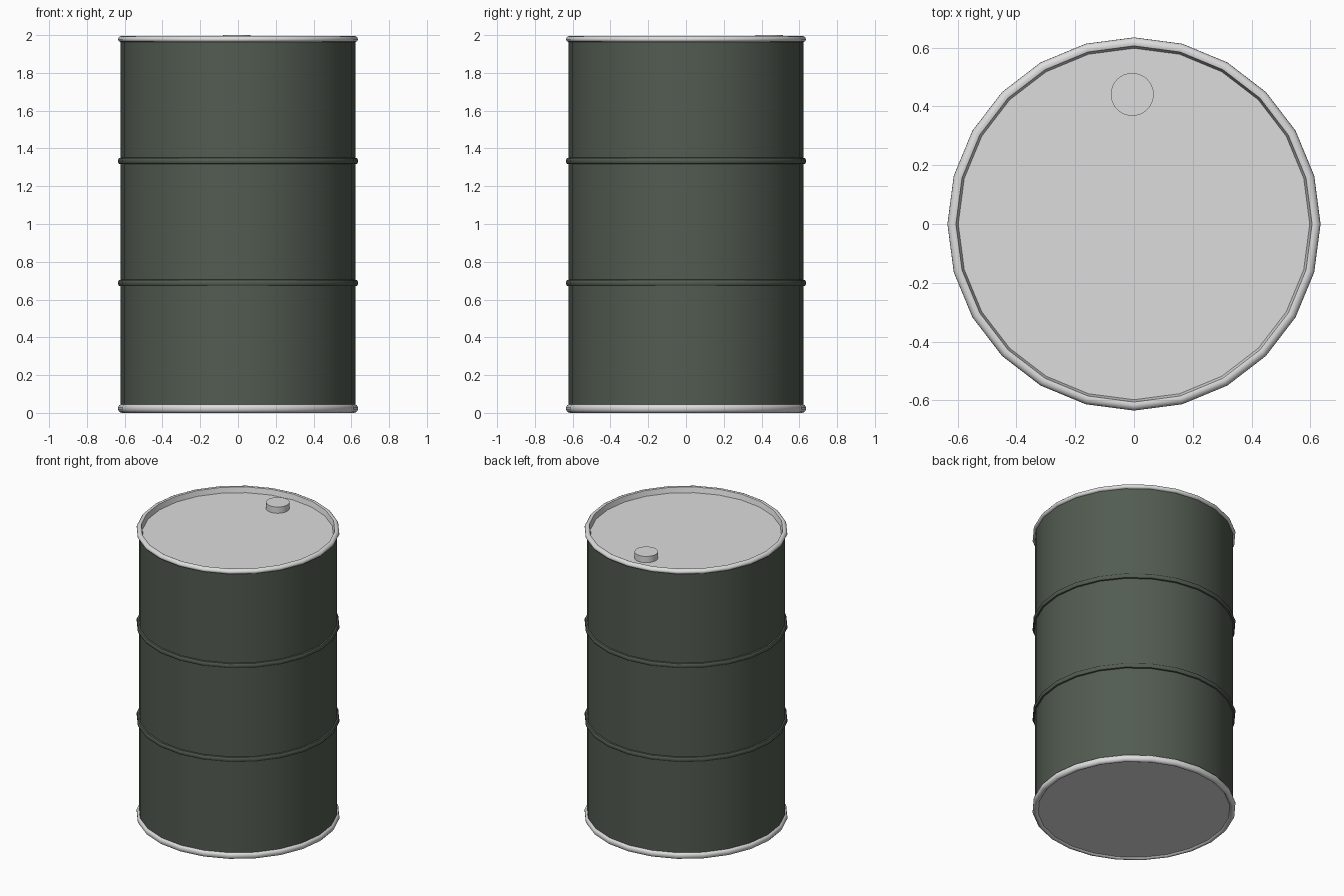
import bpy, bmesh, math

if "Cube" in bpy.data.objects:
    bpy.data.objects.remove(bpy.data.objects["Cube"])

SIDES = 24


def material(name, rgb):
    m = bpy.data.materials.new(name)
    m.diffuse_color = (*rgb, 1.0)
    m.use_nodes = True
    m.node_tree.nodes["Principled BSDF"].inputs["Base Color"].default_value = m.diffuse_color
    return m


green = material("dark_green_paint", (0.085, 0.106, 0.082))
grey = material("light_grey_metal", (0.72, 0.72, 0.72))


def lathe(name, profile, mat, sides=SIDES, centre=(0, 0), cap_start=False, cap_end=False, angle=40):
    """Spin an (r, z) profile, listed bottom to top on the outside, about z."""
    bm = bmesh.new()
    rings = []
    for r, z in profile:
        rings.append([bm.verts.new((centre[0] + r * math.cos(2 * math.pi * i / sides),
                                    centre[1] + r * math.sin(2 * math.pi * i / sides), z))
                      for i in range(sides)])
    for a, b in zip(rings, rings[1:]):
        for i in range(sides):
            j = (i + 1) % sides
            bm.faces.new((a[i], a[j], b[j], b[i]))
    if cap_start:
        bm.faces.new(rings[0][::-1])
    if cap_end:
        bm.faces.new(rings[-1])
    mesh = bpy.data.meshes.new(name)
    bm.to_mesh(mesh)
    bm.free()
    mesh.materials.append(mat)
    ob = bpy.data.objects.new(name, mesh)
    bpy.context.collection.objects.link(ob)
    bpy.context.view_layer.objects.active = ob
    ob.select_set(True)
    bpy.ops.object.shade_smooth_by_angle(angle=math.radians(angle))
    ob.select_set(False)
    return ob


# Drum wall
lathe("drum_wall", [(0.621, 0.03), (0.621, 1.975)], green)

# Two raised hoops around the wall
for name, z in (("lower_hoop", 0.688), ("upper_hoop", 1.334)):
    lathe(name, [(0.621, z - 0.017), (0.630, z - 0.015), (0.635, z - 0.006),
                 (0.635, z + 0.006), (0.630, z + 0.015), (0.621, z + 0.017)], green)

# Top rim with the recessed lid
lathe("top_rim_and_lid", [(0.621, 1.964), (0.630, 1.967), (0.635, 1.975), (0.634, 1.983),
                          (0.627, 1.992), (0.616, 1.996), (0.606, 1.993),
                          (0.598, 1.957)], grey, cap_end=True)

# Bottom rim with the base plate
lathe("bottom_rim_and_base", [(0.600, 0.010), (0.606, 0.003), (0.616, 0.0), (0.628, 0.005),
                              (0.635, 0.016), (0.635, 0.030), (0.630, 0.040),
                              (0.621, 0.044)], grey, cap_start=True)

# Filler cap near the back of the lid
lathe("filler_cap", [(0.073, 1.955), (0.073, 2.0)], grey, sides=32,
      centre=(-0.006, 0.441), cap_end=True)
